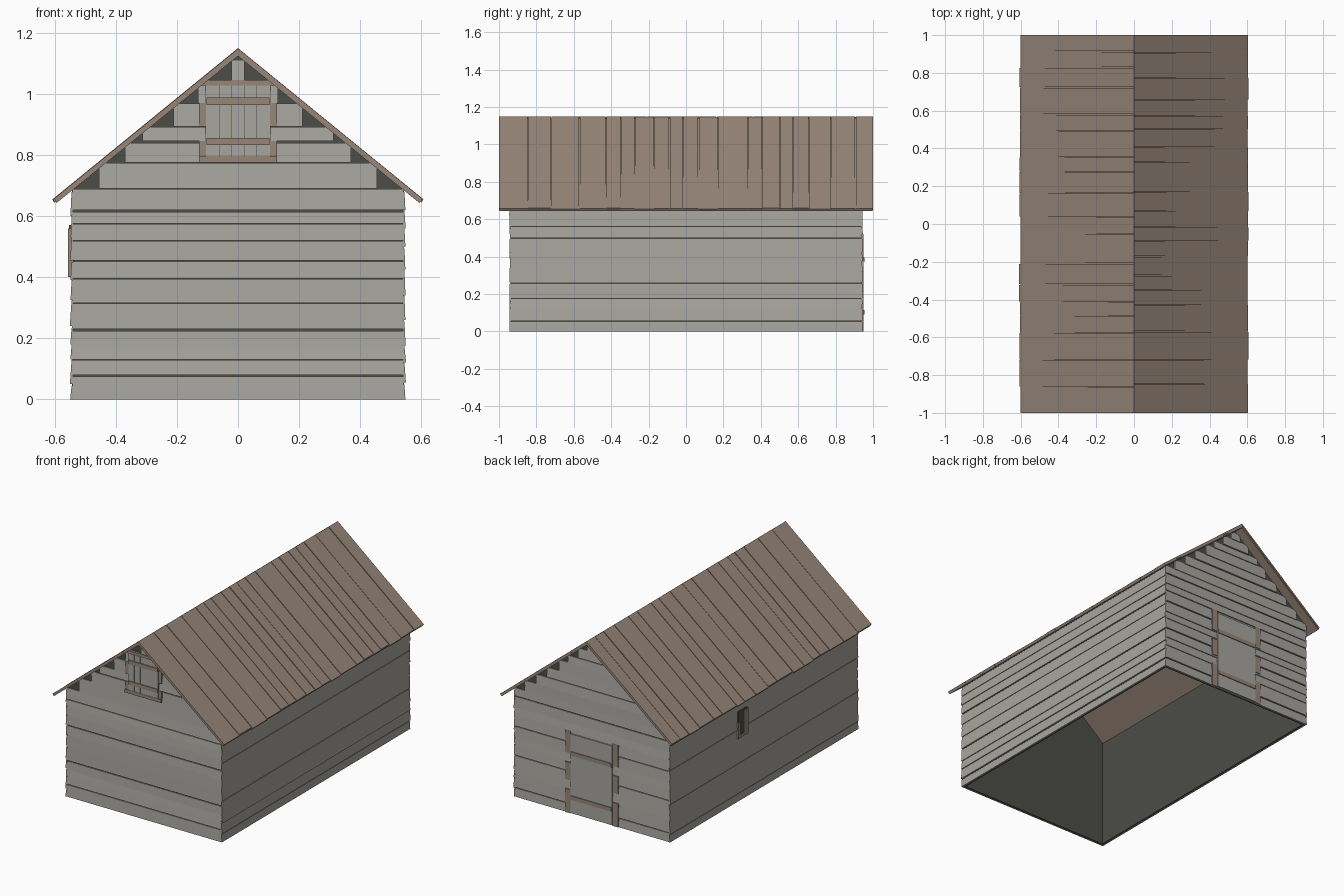
import bpy, bmesh, random
from mathutils import Vector

random.seed(7)
if "Cube" in bpy.data.objects:
    bpy.data.objects.remove(bpy.data.objects["Cube"])


def material(name, colour):
    m = bpy.data.materials.new(name)
    m.use_nodes = True
    m.diffuse_color = (*colour, 1)
    node = m.node_tree.nodes["Principled BSDF"]
    node.inputs["Base Color"].default_value = (*colour, 1)
    node.inputs["Roughness"].default_value = 0.9
    return m


GREY = material("weathered_grey", (0.39, 0.38, 0.35))
BROWN = material("brown_timber", (0.31, 0.24, 0.19))
DARK = material("dark_lining", (0.072, 0.072, 0.063))

HX, HY = 0.54, 0.935          # half size of the lining
RIDGE, SLOPE = 1.124, 0.81    # underside of the roof


def prism(bm, points, direction):
    """Extrude a flat polygon into a closed solid."""
    base = bm.faces.new([bm.verts.new(p) for p in points])
    ext = bmesh.ops.extrude_face_region(bm, geom=[base], use_keep_orig=True)
    verts = [v for v in ext["geom"] if isinstance(v, bmesh.types.BMVert)]
    bmesh.ops.translate(bm, verts=verts, vec=Vector(direction))


def box(bm, x, y, z):
    prism(bm, [(x[0], y[0], z[0]), (x[1], y[0], z[0]),
               (x[1], y[1], z[0]), (x[0], y[1], z[0])], (0, 0, z[1] - z[0]))


def finish(name, bm, mat):
    bmesh.ops.recalc_face_normals(bm, faces=bm.faces[:])
    mesh = bpy.data.meshes.new(name)
    bm.to_mesh(mesh)
    bm.free()
    mesh.materials.append(mat)
    obj = bpy.data.objects.new(name, mesh)
    bpy.context.collection.objects.link(obj)
    return obj


def boxes(name, mat, items):
    bm = bmesh.new()
    for item in items:
        box(bm, *item)
    return finish(name, bm, mat)


def under_roof(x):
    return RIDGE - SLOPE * abs(x)


# Dark lining: two gables and two long walls, open below
bm = bmesh.new()
eave = under_roof(HX)
for s in (-1, 1):
    gable = [(-HX, 0), (HX, 0), (HX, eave), (0, RIDGE), (-HX, eave)]
    prism(bm, [(x, s * HY, z) for x, z in gable], (0, -s * 0.01, 0))
    box(bm, sorted((s * HX, s * (HX - 0.01))), (-HY, HY), (0, eave))
finish("wall_lining", bm, DARK)


def clapboards(name, rows, along_x, side):
    """Lapped boards: each leans out at its lower edge. rows = (low, high, half length)."""
    bm = bmesh.new()
    face = HY if along_x else HX
    for i, (low, high, half) in enumerate(rows):
        top = high - (0.006 if i % 3 == 0 else 0.001)
        out = 0.009 + random.uniform(-0.001, 0.002)
        section = [(face, low), (face + out, low), (face + 0.005, top), (face, top)]
        a = half + random.uniform(-0.001, 0.003)
        if along_x:
            prism(bm, [(-a, side * d, z) for d, z in section], (2 * a, 0, 0))
        else:
            prism(bm, [(side * d, -a, z) for d, z in section], (0, 2 * a, 0))
    # Trim whatever would rise through the roof
    for s in (-1, 1):
        bmesh.ops.bisect_plane(bm, geom=bm.verts[:] + bm.edges[:] + bm.faces[:],
                               plane_co=(0, 0, RIDGE + 0.004),
                               plane_no=(s * SLOPE, 0, 1), clear_outer=True)
    finish(name, bm, GREY)


def full_rows(levels, half):
    return [(a, b, half) for a, b in zip(levels, levels[1:])]


front = full_rows([0, .08, .13, .17, .23, .315, .395, .455, .52, .575, .62, .69], 0.543)
front += [(.69, .775, .455), (.775, .845, .37), (.845, .893, .31),
          (.893, .97, .21), (.97, 1.045, .13), (1.045, 1.11, .022)]
clapboards("front_boards", front, True, -1)

back = full_rows([0, .06, .145, .2, .265, .33, .375, .45, .52, .57, .64, .69], 0.543)
for low, high in zip([.69, .755, .82, .88, .95, 1.0, 1.06], [.755, .82, .88, .95, 1.0, 1.06, 1.11]):
    back.append((low, high, (RIDGE - high) / SLOPE + 0.015))
clapboards("back_boards", back, True, 1)

clapboards("left_boards", full_rows([0, .055, .12, .175, .26, .34, .425, .5, .56, .62, .685], 0.942),
           False, 1)
clapboards("right_boards", full_rows([0, .05, .13, .18, .24, .325, .39, .455, .53, .6, .685], 0.942),
           False, -1)

# Roof: a thin sheet per slope with planks laid on top
for s, label in ((1, "left"), (-1, "right")):
    bm = bmesh.new()
    prism(bm, [(0, -0.997, RIDGE), (s * 0.594, -0.997, under_roof(0.594)),
               (s * 0.6, -0.997, under_roof(0.6) + 0.016), (0, -0.997, RIDGE + 0.014)],
          (0, 1.994, 0))
    finish(label + "_roof_sheet", bm, BROWN)

    bm = bmesh.new()
    y = -1.0
    while y < 1.0:
        end = y + random.uniform(0.07, 0.16)
        if end > 0.94:
            end = 1.0
        lift = random.uniform(0, 0.003)
        reach = 0.603 + random.uniform(-0.003, 0.005)
        section = [(0, RIDGE + 0.012), (reach - 0.006, under_roof(reach) + 0.012),
                   (reach, under_roof(reach) + 0.02 + lift), (0, RIDGE + 0.023 + lift)]
        prism(bm, [(s * x, y, z) for x, z in section],
              (0, end - y - (0.004 if end < 1 else 0), 0))
        y = end
    finish(label + "_roof_planks", bm, BROWN)

# Loft hatch in the front gable
F = -HY
boxes("hatch_backing", DARK, [((-.106, .106), (F - .012, F), (.79, 1.03))])
edges = [-.105, -.062, -.02, .02, .062, .105]
boxes("hatch_boards", GREY, [((a + .001, b - .001), (F - .016, F - .01), (.796, 1.028))
                             for a, b in zip(edges, edges[1:])])
boxes("hatch_battens", BROWN, [((-.103, .103), (F - .021, F - .014), z)
                               for z in ((.833, .856), (.964, .988))])
frame = [((-.128, .128), (F - .018, F), (.775, .796)),
         ((-.12, .12), (F - .014, F), (1.028, 1.045))]
for s in (-1, 1):
    for z in ((.775, .845), (.893, .97)):
        frame.append((sorted((s * .105, s * .128)), (F - .013, F), z))
boxes("hatch_frame", BROWN, frame)

# Door in the back wall
boxes("back_door", GREY, [((-.145, .145), (HY, HY + .014), (.005, .505))])
boxes("door_battens", BROWN, [((-.143, .143), (HY + .01, HY + .019), z)
                              for z in ((.09, .115), (.37, .395))])
boxes("door_frame", BROWN, [(sorted((s * .147, s * .187)), (HY, HY + .013), z)
                            for s in (-1, 1)
                            for z in ((0, .15), (.21, .32), (.38, .52))])

# Small shuttered window in the right wall
W = -HX
boxes("window_opening", DARK, [((W - .013, W), (.175, .265), (.41, .57))])
boxes("window_frame", BROWN, [((W - .016, W), (.17, .215), (.40, .56)),
                              ((W - .016, W), (.255, .27), (.40, .50)),
                              ((W - .016, W), (.17, .27), (.40, .42))])
